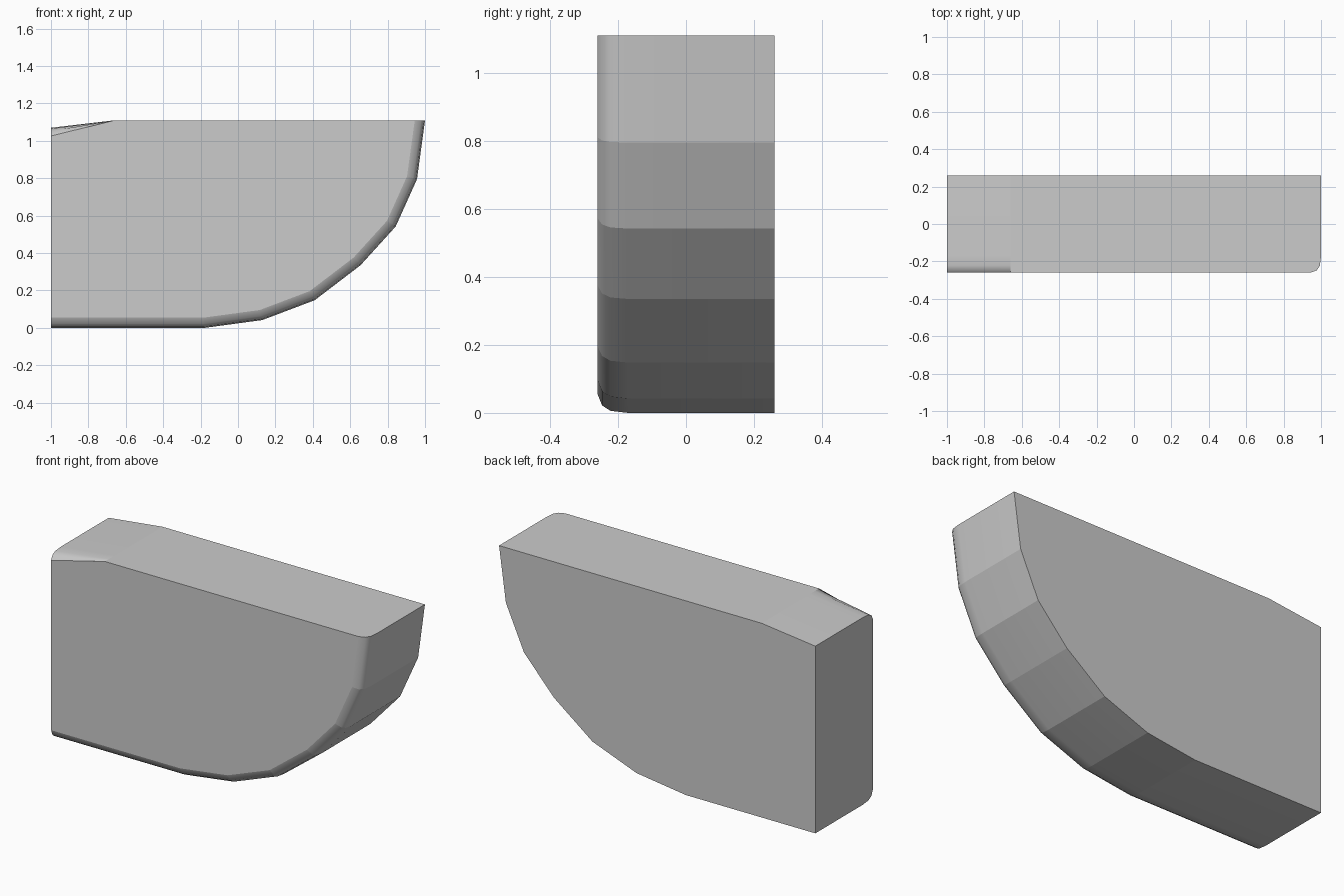
import bpy, bmesh
from mathutils import Vector

if "Cube" in bpy.data.objects:
    bpy.data.objects.remove(bpy.data.objects["Cube"])

# Side outline (x, z), counter-clockwise seen from the front
outline = [Vector(p) for p in (
    (-1, 0), (-0.18, 0), (0.13, 0.042), (0.41, 0.148), (0.655, 0.335),
    (0.843, 0.542), (0.957, 0.795), (1, 1.11), (-0.66, 1.11), (-1, 1.07))]

# Rounded front edge: (y, inset from the outline), back to front
section = [(0.26, 0), (-0.17, 0), (-0.222, 0.006), (-0.247, 0.022), (-0.26, 0.055)]


def inset_direction(i):
    """Mitred inward direction; the rounding fades out along the top."""
    fixed = {0: (0, 1), 7: (-1, 0), 8: (0, 0), 9: (0, -0.8)}
    if i in fixed:
        return Vector(fixed[i])
    a = (outline[i] - outline[i - 1]).normalized()
    b = (outline[i + 1] - outline[i]).normalized()
    na, nb = Vector((-a.y, a.x)), Vector((-b.y, b.x))
    return (na + nb) / (1 + na.dot(nb))


# Body: one ring of vertices per section point, skinned together
bm = bmesh.new()
rings = []
for y, inset in section:
    ring = []
    for i, p in enumerate(outline):
        q = p + inset_direction(i) * inset
        ring.append(bm.verts.new((q.x, y, q.y)))
    rings.append(ring)

n = len(outline)
for r0, r1 in zip(rings, rings[1:]):
    for i in range(n):
        j = (i + 1) % n
        bm.faces.new((r0[i], r0[j], r1[j], r1[i]))
bm.faces.new(rings[0])
bm.faces.new(rings[-1])
bmesh.ops.recalc_face_normals(bm, faces=bm.faces)

# Smooth across the rounding, crisp between the facets
for f in bm.faces:
    f.smooth = True
for e in bm.edges:
    e.smooth = False
for ring in rings[1:-1]:
    for i in range(n):
        bm.edges.get((ring[i], ring[(i + 1) % n])).smooth = True

mesh = bpy.data.meshes.new("curved_block")
bm.to_mesh(mesh)
bm.free()
bpy.context.collection.objects.link(bpy.data.objects.new("curved_block", mesh))
